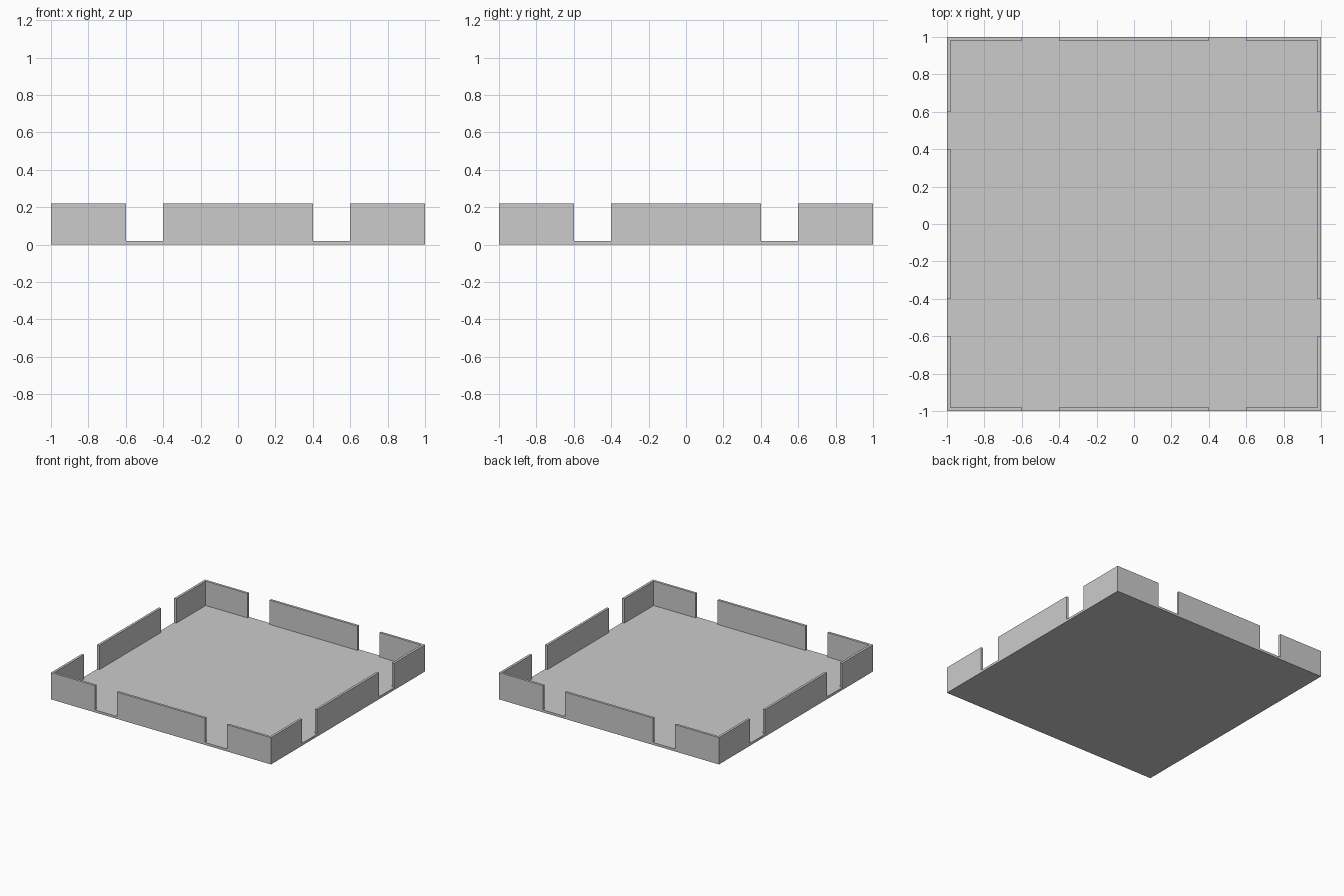
import bpy, bmesh, math

if "Cube" in bpy.data.objects:
    bpy.data.objects.remove(bpy.data.objects["Cube"])

HALF, FLOOR, WALL_H, T = 1.0, 0.02, 0.20, 0.02
GAP = (0.4, 0.6)                       # notch span on each side of centre
half_cuts = [GAP[0], GAP[1], HALF - T, HALF]
cuts = [-c for c in reversed(half_cuts)] + half_cuts

bm = bmesh.new()


def raise_faces(faces, height):
    """Extrude a set of faces upward and return the raised faces."""
    out = bmesh.ops.extrude_face_region(bm, geom=faces)["geom"]
    verts = [g for g in out if isinstance(g, bmesh.types.BMVert)]
    bmesh.ops.translate(bm, verts=verts, vec=(0, 0, height))
    return [g for g in out if isinstance(g, bmesh.types.BMFace)]


def is_wall(face):
    """True for rim cells that are not inside a notch."""
    c = face.calc_center_median()
    far, near = max(abs(c.x), abs(c.y)), min(abs(c.x), abs(c.y))
    return far > HALF - T and not GAP[0] < near < GAP[1]


# Floor plate, divided along the wall and notch lines
grid = [[bm.verts.new((x, y, 0)) for y in cuts] for x in cuts]
n = len(cuts) - 1
sheet = [bm.faces.new((grid[i][j], grid[i + 1][j], grid[i + 1][j + 1], grid[i][j + 1]))
         for i in range(n) for j in range(n)]
top = raise_faces(sheet, FLOOR)

# Corner and middle wall segments rising from the rim
raise_faces([f for f in top if is_wall(f)], WALL_H)

# Clean up flat subdivisions
bmesh.ops.recalc_face_normals(bm, faces=bm.faces[:])
bmesh.ops.dissolve_limit(bm, angle_limit=math.radians(1),
                         verts=bm.verts[:], edges=bm.edges[:])
mesh = bpy.data.meshes.new("notched_tray")
bm.to_mesh(mesh)
bm.free()
bpy.context.collection.objects.link(bpy.data.objects.new("notched_tray", mesh))
